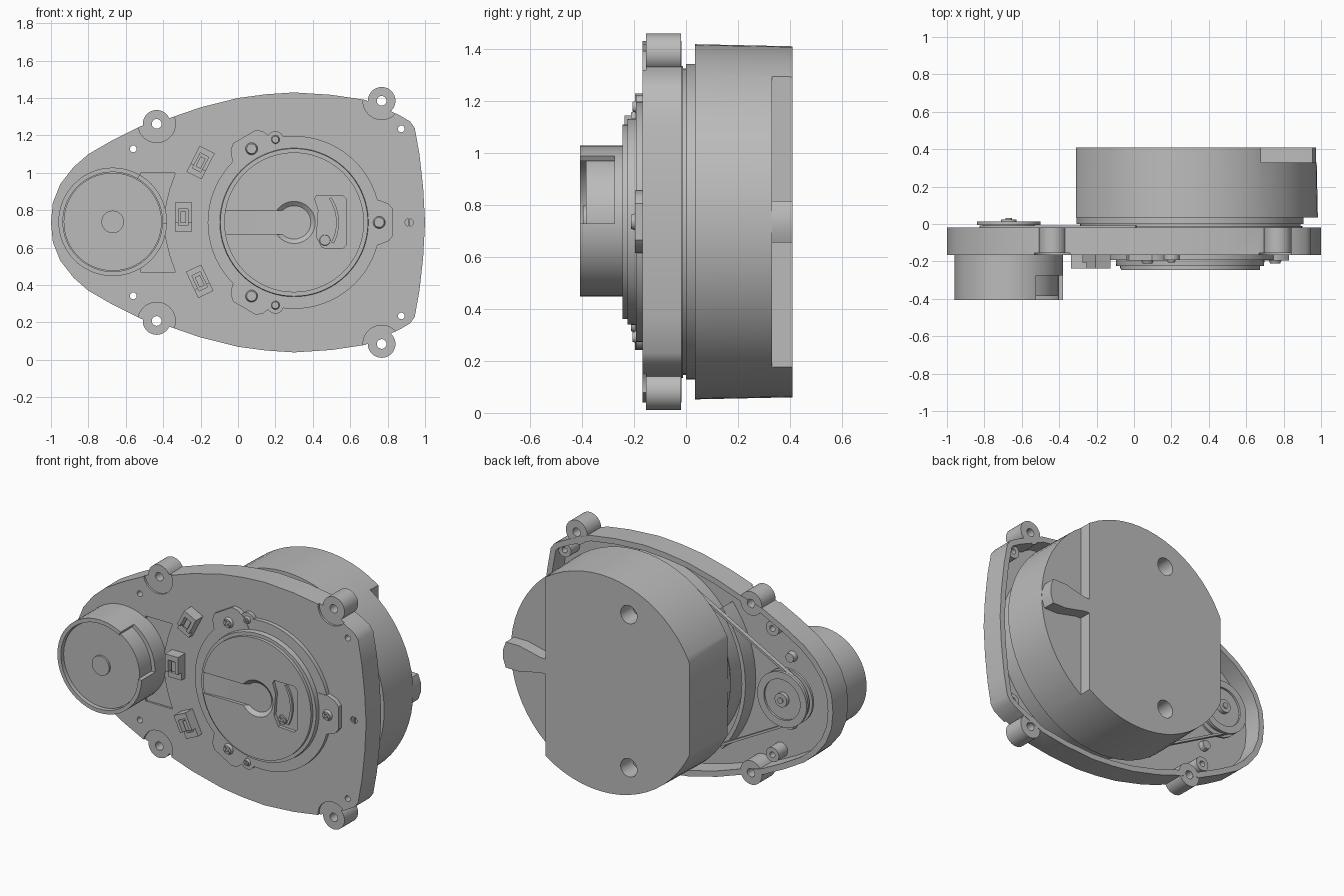
import bpy, bmesh, math
from mathutils import Vector, Matrix

old = bpy.data.objects.get("Cube")
if old:
    bpy.data.objects.remove(old, do_unlink=True)

grey = bpy.data.materials.new("plain_grey")
grey.use_nodes = True
grey.diffuse_color = (0.5, 0.5, 0.5, 1)
grey.node_tree.nodes["Principled BSDF"].inputs["Base Color"].default_value = (0.5, 0.5, 0.5, 1)

MID = 0.735            # height of the mirror line
PLATE = -0.167         # front face of the base plate
DRUM = (0.3, MID)
MOTOR = (-0.67, MID + 0.003)


def finish(name, bm):
    bmesh.ops.recalc_face_normals(bm, faces=bm.faces)
    me = bpy.data.meshes.new(name)
    bm.to_mesh(me)
    bm.free()
    me.materials.append(grey)
    ob = bpy.data.objects.new(name, me)
    bpy.context.collection.objects.link(ob)
    return ob


def prism(name, pts, y0, y1):
    """Extrude an x-z outline from y0 to y1."""
    bm = bmesh.new()
    face = bm.faces.new([bm.verts.new((x, y0, z)) for x, z in pts])
    out = bmesh.ops.extrude_face_region(bm, geom=[face])
    for v in out["geom"]:
        if isinstance(v, bmesh.types.BMVert):
            v.co.y = y1
    return finish(name, bm)


def cyl(name, c, r, y0, y1, r2=None, seg=48):
    """Cylinder or cone along y: radius r at y0, r2 at y1."""
    bm = bmesh.new()
    m = Matrix.Translation((c[0], (y0 + y1) / 2, c[1])) @ Matrix.Rotation(-math.pi / 2, 4, 'X')
    bmesh.ops.create_cone(bm, cap_ends=True, segments=seg, radius1=r,
                          radius2=r if r2 is None else r2, depth=y1 - y0, matrix=m)
    return finish(name, bm)


def rect(c, w, h, deg=0):
    a = math.radians(deg)
    return [(c[0] + x * math.cos(a) - z * math.sin(a), c[1] + x * math.sin(a) + z * math.cos(a))
            for x, z in ((-w / 2, -h / 2), (w / 2, -h / 2), (w / 2, h / 2), (-w / 2, h / 2))]


def arc(c, r, a0, a1, n=16):
    angles = [math.radians(a0 + (a1 - a0) * i / n) for i in range(n + 1)]
    return [(c[0] + r * math.cos(a), c[1] + r * math.sin(a)) for a in angles]


def band(c, r0, r1, a0, a1):
    return arc(c, r1, a0, a1) + arc(c, r0, a1, a0)


def boolean(target, others, op='DIFFERENCE'):
    for o in others:
        mod = target.modifiers.new("cut", 'BOOLEAN')
        mod.operation, mod.object, mod.solver = op, o, 'EXACT'
        bpy.context.view_layer.objects.active = target
        bpy.ops.object.modifier_apply(modifier=mod.name)
        bpy.data.objects.remove(o, do_unlink=True)


def inset(pts, d):
    out = []
    for i, p in enumerate(pts):
        t = Vector(pts[(i + 1) % len(pts)]) - Vector(pts[i - 1])
        n = Vector((t.y, -t.x)).normalized()
        out.append(tuple(Vector(p) + n * d))
    return out


def mirrored(points):
    return [p for x, z in points for p in ((x, z), (x, 2 * MID - z))]


def screw(name, c, r, y0, y1):
    head = cyl(name, c, r * 0.85, y1, y0, r, 20) if y1 > y0 else cyl(name, c, r * 0.75, y1, y0, r, 20)
    boolean(head, [prism("slot", rect(c, r * 1.2, r * 0.28, a), y1 - 0.01, y1 + 0.008) for a in (45, 135)])


# Base plate: egg outline, hollow at the back, with ears and posts
upper = [(-1, MID), (-0.99, 0.84), (-0.95, 0.94), (-0.88, 1.03), (-0.8, 1.1), (-0.67, 1.175),
         (-0.52, 1.25), (-0.36, 1.295), (-0.2, 1.35), (0, 1.4), (0.15, 1.42), (0.3, 1.43), (0.5, 1.417),
         (0.68, 1.39), (0.86, 1.31), (0.92, 1.275), (0.945, 1.24), (0.97, 1.1), (0.99, 0.92), (1, MID)]
outline = upper + [(x, 2 * MID - z) for x, z in upper[-2:0:-1]]
plate = prism("base_plate", outline, PLATE, -0.018)
ears = mirrored([(-0.435, 1.262), (0.768, 1.385)])
posts = mirrored([(-0.56, 1.128), (0.873, 1.235)])
boolean(plate, [prism("cavity", inset(outline, 0.035), PLATE + 0.03, 0.05)])
boolean(plate, [cyl("ear_step", c, 0.1, -0.2, -0.154) for c in ears])
boolean(plate, [cyl("ear", c, 0.074, -0.154, -0.02, seg=32) for c in ears], 'UNION')
boolean(plate, [cyl("post", c, 0.045, -0.15, -0.05, seg=24) for c in posts], 'UNION')
boolean(plate, [cyl("ear_hole", c, 0.026, -0.3, 0.1, seg=20) for c in ears])
boolean(plate, [cyl("post_hole", c, 0.018, -0.3, 0.1, seg=16) for c in posts])
fan = [(-0.52, MID + 0.265), (-0.335, MID + 0.265), (-0.365, MID + 0.18), (-0.385, MID + 0.1), (-0.4, MID)]
fan += [(x, 2 * MID - z) for x, z in fan[-2::-1]]
boolean(plate, [prism("fan_recess", fan, -0.2, PLATE + 0.012)])
boolean(plate, [cyl("side_hole", (0.915, MID), 0.022, -0.3, PLATE + 0.012, seg=16)])
prism("side_slot_bar", rect((0.915, MID), 0.01, 0.044), PLATE, PLATE + 0.013)

# Curved rib inside the plate, around the turning drum
prism("inner_rib", band(DRUM, 0.66, 0.685, 140, 220), -0.145, -0.035)

# Motor with a notched sleeve
cyl("motor_body", MOTOR, 0.262, -0.385, -0.14, seg=64)
cyl("motor_boss", MOTOR, 0.06, -0.397, -0.38, seg=32)
sleeve = cyl("motor_sleeve", MOTOR, 0.29, -0.407, -0.16, seg=64)
boolean(sleeve, [cyl("bore", MOTOR, 0.266, -0.45, -0.1, seg=64)])
boolean(sleeve, [prism("notch", band(MOTOR, 0.22, 0.34, -2, 60), -0.45, -0.275)])

# Front bearing ring with three tabs
cyl("bearing_ring", DRUM, 0.462, -0.193, -0.15, seg=72)
for a in (0, 120, 240):
    rad = math.radians(a)
    at = (DRUM[0] + 0.455 * math.cos(rad), DRUM[1] + 0.455 * math.sin(rad))
    tab = [(0, -0.12), (0.05, -0.1), (0.075, -0.07), (0.075, 0.07), (0.05, 0.1), (0, 0.12), (-0.07, 0.12), (-0.07, -0.12)]
    prism("ring_tab", [(at[0] + u * math.cos(rad) - v * math.sin(rad),
                        at[1] + u * math.sin(rad) + v * math.cos(rad)) for u, v in tab], -0.196, -0.15)
    screw("tab_screw", at, 0.035, -0.19, -0.212)
for c in mirrored([(0.2, MID + 0.443)]):
    cyl("ring_pin_pad", c, 0.045, -0.192, -0.15, seg=24)
    screw("ring_pin", c, 0.024, -0.19, -0.206)

# Front disc with sloping channel, dimple and pocket
cyl("disc_collar", DRUM, 0.395, -0.225, -0.16, 0.4, 72)
disc = cyl("front_disc", DRUM, 0.374, -0.245, -0.16, seg=72)
bm = bmesh.new()
for x, y in ((-0.1, -0.239), (0.3, -0.21)):
    for z in (MID - 0.065, MID + 0.065):
        bm.verts.new((x, y, z))
        bm.verts.new((x, -0.3, z))
bmesh.ops.convex_hull(bm, input=bm.verts)
boolean(disc, [finish("channel", bm),
               cyl("dimple", DRUM, 0.13, -0.26, -0.2, 0.06),
               cyl("centre_hole", DRUM, 0.05, -0.3, -0.18, seg=32)])
pocket = [(0.42, 0.66), (0.45, 0.6), (0.56, 0.595), (0.578, 0.615), (0.578, 0.86), (0.56, 0.88),
          (0.42, 0.88), (0.41, 0.86), (0.43, 0.8)]
boolean(disc, [prism("pocket", pocket, -0.3, -0.205)])
prism("pocket_rib", band(DRUM, 0.225, 0.24, -28, 34), -0.238, -0.2)
screw("pocket_screw", (0.465, 0.64), 0.036, -0.2, -0.232)

# Three wire clips
for c, a in (((-0.2, 1.055), -27), ((-0.292, 0.763), 0), ((-0.205, 0.42), 25)):
    clip = prism("wire_clip", rect(c, 0.09, 0.155, a), -0.237, -0.15)
    boolean(clip, [prism("clip_window", rect(c, 0.05, 0.09, a), -0.3, -0.18)])
    up = Matrix.Rotation(math.radians(a), 2) @ Vector((0, -0.055))
    boolean(clip, [prism("clip_step", rect((c[0] + up.x, c[1] + up.y), 0.1, 0.05, a), -0.3, -0.205)])
    prism("clip_tongue", rect(c, 0.03, 0.06, a), -0.215, -0.17)

# Turning wheel between plate and drum
cyl("wheel", DRUM, 0.6, -0.137, -0.012, seg=96)
cyl("wheel_neck", DRUM, 0.59, -0.013, 0.002, seg=96)
cyl("wheel_flange", DRUM, 0.607, 0, 0.04, seg=96)

# Back drum with a flat side, a stepped edge, a fin and two deep screw holes
drum = cyl("back_drum", DRUM, 0.683, 0.035, 0.41, 0.675, 64)
boolean(drum, [prism("flat_side", rect((-0.81, MID), 1, 2), -0.1, 0.6),
               prism("edge_step", rect((1.18, MID), 1, 2), 0.33, 0.6)])
holes = mirrored([(0.107, MID + 0.477)])
boolean(drum, [cyl("screw_well", c, 0.052, 0.3, 0.42, 0.057, 32) for c in holes])
for c in holes:
    cyl("well_screw", c, 0.036, 0.29, 0.325, 0.03, 20)
fin = [(0.66, -0.045), (0.72, -0.048), (0.86, -0.08), (0.955, -0.08), (0.973, -0.03)]
fin += [(x, -z) for x, z in fin[::-1]]
prism("drum_fin", [(x, MID + z) for x, z in fin], 0.32, 0.41)

# Belt pulley with hub
pulley = cyl("pulley", MOTOR, 0.17, -0.005, 0.013, seg=48)
boolean(pulley, [cyl("pulley_recess", MOTOR, 0.125, 0, 0.05)])
cyl("pulley_drum", MOTOR, 0.14, -0.05, -0.004)
cyl("pulley_lower_flange", MOTOR, 0.17, -0.06, -0.045)
cyl("pulley_hub", MOTOR, 0.042, -0.01, 0.025, seg=24)
cyl("pulley_shaft", MOTOR, 0.018, 0.02, 0.032, seg=16)
for c in mirrored([(-0.64, MID + 0.21)]):
    cyl("motor_screw", c, 0.034, -0.15, -0.105, 0.028, 20)

# Belt loop running from the pulley to the wheel
lean = math.degrees(math.acos((0.15 - 0.61) / (DRUM[0] - MOTOR[0])))


def belt_line(d):
    far = arc(DRUM, 0.61 + d, lean, 360 - lean, 1)
    return [far[0]] + arc(MOTOR, 0.15 + d, lean, 360 - lean, 24) + [far[1]]


prism("belt", belt_line(0.007) + belt_line(-0.007)[::-1], -0.035, -0.008)

# Smooth shading with sharp edges kept
bpy.ops.object.select_all(action='DESELECT')
for ob in bpy.context.collection.objects:
    if ob.type == 'MESH':
        ob.select_set(True)
        bpy.context.view_layer.objects.active = ob
bpy.ops.object.shade_smooth_by_angle(angle=math.radians(30))
